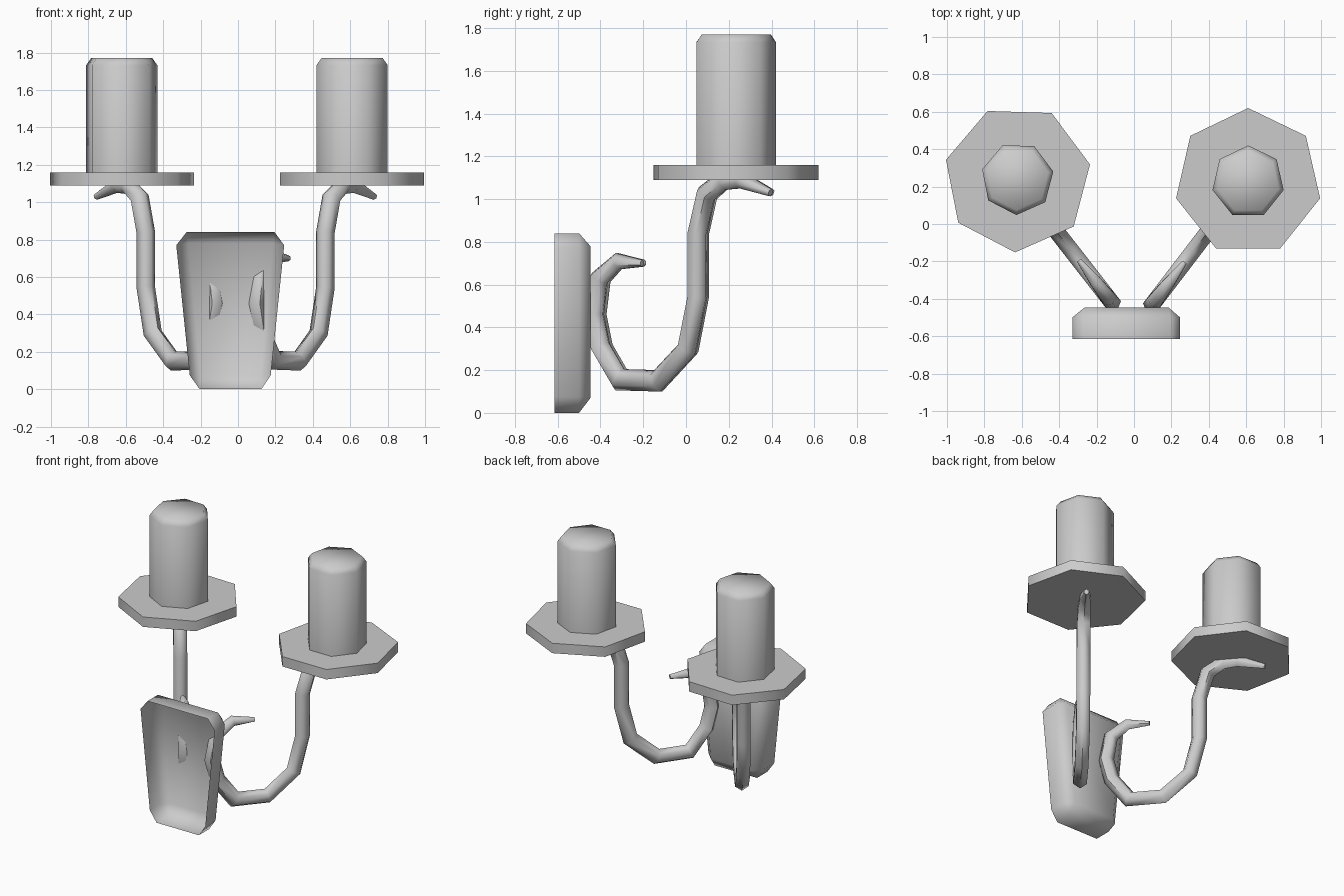
import bpy, bmesh, math
from mathutils import Vector, Matrix

if "Cube" in bpy.data.objects:
    bpy.data.objects.remove(bpy.data.objects["Cube"])


def loft(name, rings, cap_start=True, cap_end=True, matrix=None, angle=60):
    """Skin a list of equal-length point rings into one object."""
    bm = bmesh.new()
    loops = [[bm.verts.new(p) for p in ring] for ring in rings]
    n = len(loops[0])
    for a, b in zip(loops, loops[1:]):
        for i in range(n):
            j = (i + 1) % n
            bm.faces.new((a[i], a[j], b[j], b[i]))
    if cap_start:
        bm.faces.new(loops[0][::-1])
    if cap_end:
        bm.faces.new(loops[-1])
    bmesh.ops.remove_doubles(bm, verts=bm.verts, dist=1e-4)
    bmesh.ops.recalc_face_normals(bm, faces=bm.faces)
    me = bpy.data.meshes.new(name)
    bm.to_mesh(me)
    bm.free()
    ob = bpy.data.objects.new(name, me)
    bpy.context.collection.objects.link(ob)
    if matrix:
        ob.matrix_world = matrix
    bpy.ops.object.select_all(action='DESELECT')
    ob.select_set(True)
    bpy.context.view_layer.objects.active = ob
    bpy.ops.object.shade_smooth_by_angle(angle=math.radians(angle))
    return ob


def heptagon(r, z, phase):
    return [(r * math.cos(phase + i * math.tau / 7),
             r * math.sin(phase + i * math.tau / 7), z) for i in range(7)]


# Wall plate: tapered shell with chamfered edges, open towards the wall
outer = [(-0.205, 0), (0.125, 0), (0.175, 0.075), (0.247, 0.77),
         (0.195, 0.84), (-0.275, 0.84), (-0.33, 0.77), (-0.258, 0.075)]
bl, br, tr, tl = (-0.20, 0.07), (0.12, 0.07), (0.185, 0.78), (-0.265, 0.78)
inner = [bl, br, br, tr, tr, tl, tl, bl]
loft("wall_plate", [[(x, -0.615, z) for x, z in outer],
                    [(x, -0.50, z) for x, z in outer],
                    [(x, -0.447, z) for x, z in inner]], cap_start=False)

# Arm centreline in side view: y, z, radius
path = [(-0.21, 0.70, 0.016), (-0.325, 0.71, 0.037), (-0.41, 0.63, 0.046),
        (-0.435, 0.46, 0.05), (-0.405, 0.31, 0.05), (-0.315, 0.155, 0.05),
        (-0.14, 0.15, 0.05), (0.0, 0.30, 0.05), (0.048, 0.545, 0.05),
        (0.048, 0.84, 0.05), (0.09, 1.025, 0.05), (0.17, 1.09, 0.046),
        (0.25, 1.09, 0.04), (0.39, 1.03, 0.018)]


def arm_rings(sides=6):
    pts = [Vector(((y - 0.225) / 0.794, 0.009, z)) for y, z, r in path]
    rings = []
    for i, p in enumerate(pts):
        d_in = (p - pts[max(i - 1, 0)]).normalized()
        d_out = (pts[min(i + 1, len(pts) - 1)] - p).normalized()
        tangent = (d_in + d_out).normalized()
        normal = Vector((-tangent.z, 0, tangent.x))
        mitre = 1 / max(0.8, tangent.dot(d_out if d_out.length else d_in))
        r = path[i][2]
        rings.append([p + normal * (r * mitre * math.cos(k * math.tau / sides))
                      + Vector((0, r * math.sin(k * math.tau / sides), 0))
                      for k in range(sides)])
    return rings


# Two swung arms, each with a drip dish and a candle
for side, x, y, turn in (("right", 0.61, 0.225, 52.6), ("left", -0.623, 0.243, 127.9)):
    m = Matrix.Translation((x, y, 0)) @ Matrix.Rotation(math.radians(turn), 4, 'Z')
    phase = math.radians(90 - 52.6)
    loft(side + "_arm", arm_rings(), matrix=m)
    loft(side + "_drip_dish", [heptagon(0.395, 1.09, phase),
                               heptagon(0.395, 1.16, phase)], matrix=m)
    loft(side + "_candle", [heptagon(0.195, 1.15, phase),
                            heptagon(0.195, 1.733, phase),
                            heptagon(0.168, 1.77, phase)], matrix=m)
